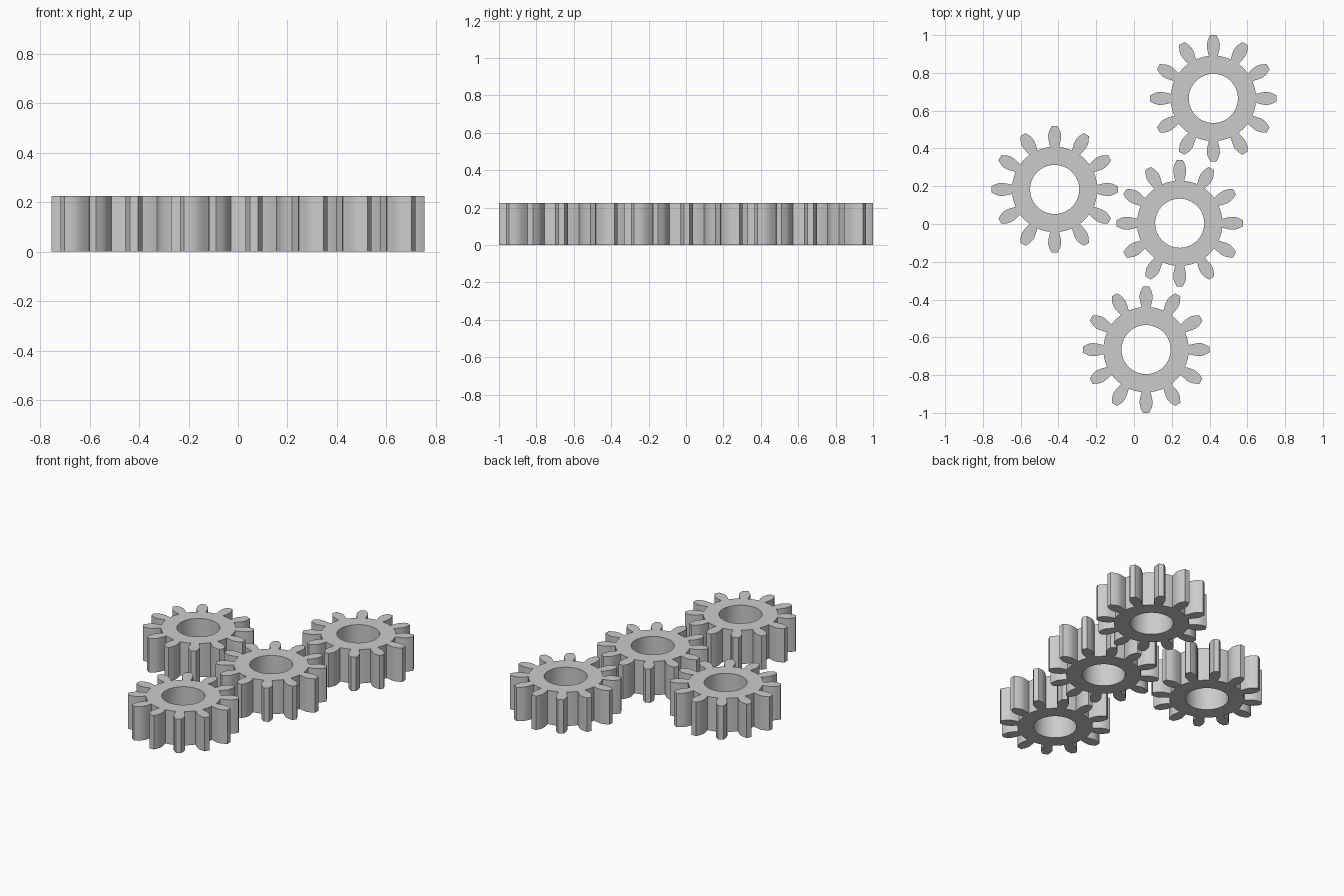
import bpy, bmesh, math

if "Cube" in bpy.data.objects:
    bpy.data.objects.remove(bpy.data.objects["Cube"])

HEIGHT = 0.225
HOLE_R, ROOT_R = 0.13, 0.226
TEETH, SEGS = 12, 60          # five ring segments per tooth pitch
# tooth flank from root to tip: (radius along tooth, half width)
FLANK = [(0.25, 0.030), (0.27, 0.0338), (0.288, 0.0342), (0.308, 0.0295), (0.335, 0.016)]
CENTRES = {"upper_gear": (0.42, 0.665), "left_gear": (-0.42, 0.183),
           "middle_gear": (0.242, 0.004), "lower_gear": (0.064, -0.665)}

grey = bpy.data.materials.new("plain grey")
grey.diffuse_color = (0.6, 0.6, 0.6, 1)
grey.use_nodes = True
grey.node_tree.nodes["Principled BSDF"].inputs["Base Color"].default_value = grey.diffuse_color


def gear_mesh():
    bm = bmesh.new()

    def ring(r):
        return [bm.verts.new((r * math.cos(2 * math.pi * i / SEGS),
                              r * math.sin(2 * math.pi * i / SEGS), 0)) for i in range(SEGS)]

    # hub ring around the bore
    inner, outer = ring(HOLE_R), ring(ROOT_R)
    for i in range(SEGS):
        j = (i + 1) % SEGS
        bm.faces.new((inner[i], outer[i], outer[j], inner[j]))

    # teeth, each sitting on two ring segments
    outline = [(r, -w) for r, w in FLANK] + [(r, w) for r, w in reversed(FLANK)]
    for t in range(TEETH):
        a = 2 * math.pi * t / TEETH
        c, s = math.cos(a), math.sin(a)
        k = t * SEGS // TEETH
        tooth = [bm.verts.new((x * c - y * s, x * s + y * c, 0)) for x, y in outline]
        bm.faces.new([outer[k], outer[k - 1]] + tooth + [outer[(k + 1) % SEGS]])

    # thicken the flat gear into a solid
    ext = bmesh.ops.extrude_face_region(bm, geom=bm.faces[:], use_keep_orig=True)
    top = [v for v in ext["geom"] if isinstance(v, bmesh.types.BMVert)]
    bmesh.ops.translate(bm, verts=top, vec=(0, 0, HEIGHT))
    bmesh.ops.recalc_face_normals(bm, faces=bm.faces[:])
    mesh = bpy.data.meshes.new("gear")
    bm.to_mesh(mesh)
    bm.free()
    mesh.materials.append(grey)
    return mesh


# four identical gears sharing one mesh
mesh = gear_mesh()
for name, (x, y) in CENTRES.items():
    gear = bpy.data.objects.new(name, mesh)
    gear.location = (x, y, 0)
    bpy.context.collection.objects.link(gear)

# smooth flanks and bore, sharp rims
bpy.context.view_layer.objects.active = gear
gear.select_set(True)
bpy.ops.object.shade_smooth_by_angle(angle=math.radians(30))
